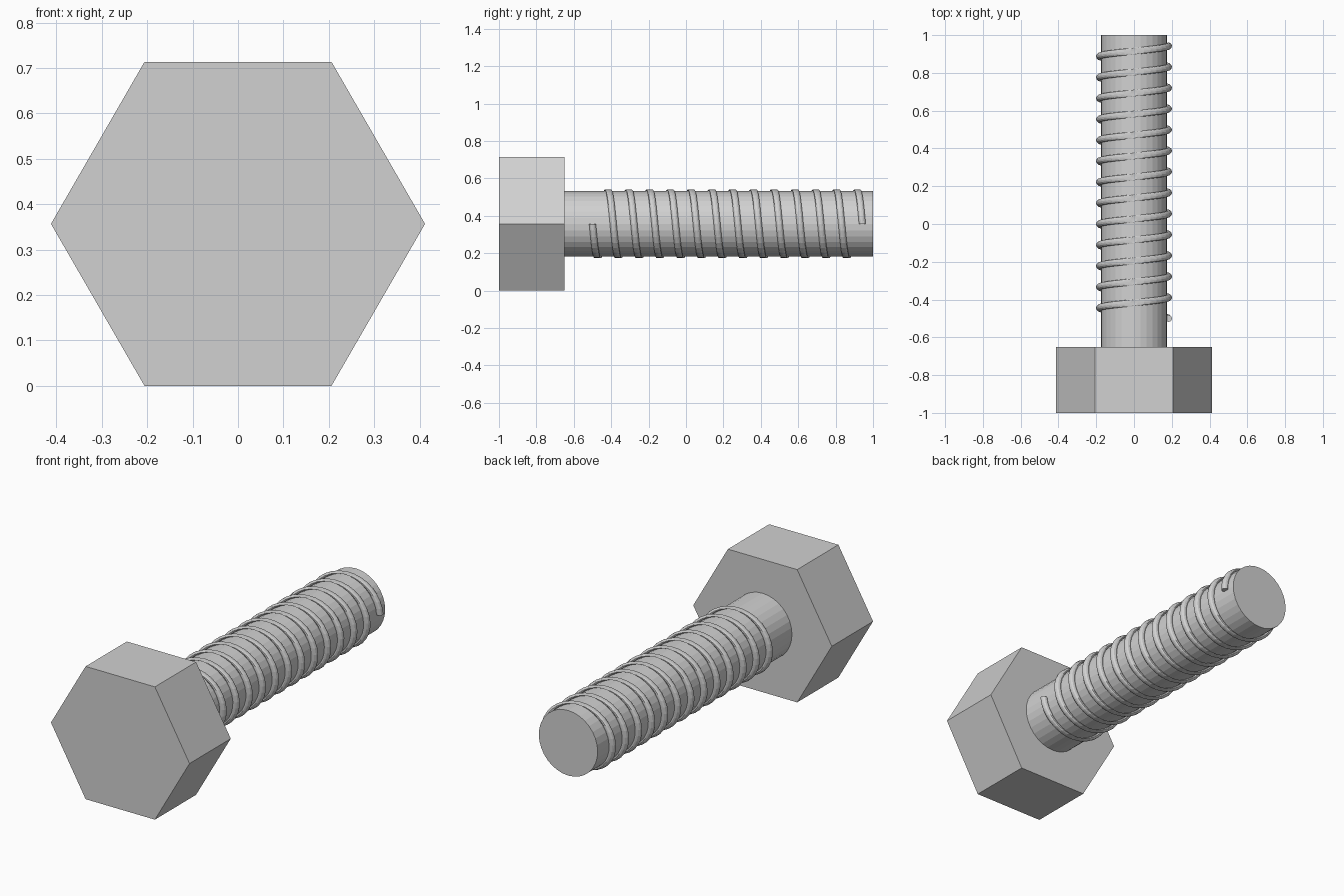
import bpy, bmesh, math
from mathutils import Vector

default = bpy.data.objects.get("Cube")
if default:
    bpy.data.objects.remove(default, do_unlink=True)

HEAD_R = 0.412
AXIS_Z = HEAD_R * math.sqrt(3) / 2
SHAFT_R = 0.175

steel = bpy.data.materials.new("steel_grey")
steel.use_nodes = True
grey = (0.64, 0.64, 0.64, 1)
steel.diffuse_color = grey
steel.node_tree.nodes["Principled BSDF"].inputs["Base Color"].default_value = grey


def add_mesh(name, bm):
    mesh = bpy.data.meshes.new(name)
    bm.to_mesh(mesh)
    bm.free()
    mesh.materials.append(steel)
    obj = bpy.data.objects.new(name, mesh)
    bpy.context.collection.objects.link(obj)
    return obj


def prism(name, sides, radius, y0, y1):
    """Solid prism lying along the y axis, with a corner pointing to +x."""
    bm = bmesh.new()
    ring = []
    for i in range(sides):
        a = 2 * math.pi * i / sides
        ring.append(bm.verts.new((radius * math.cos(a), y0, AXIS_Z + radius * math.sin(a))))
    base = bm.faces.new(ring)
    side = bmesh.ops.extrude_face_region(bm, geom=[base], use_keep_orig=True)
    moved = [v for v in side["geom"] if isinstance(v, bmesh.types.BMVert)]
    bmesh.ops.translate(bm, verts=moved, vec=(0, y1 - y0, 0))
    bmesh.ops.recalc_face_normals(bm, faces=bm.faces)
    return add_mesh(name, bm)


def thread(name, radius, wire, y0, y1, turns, steps=32, sides=12):
    """Helix swept from a level circle that keeps its direction all the way."""
    bm = bmesh.new()
    centres, rings = [], []
    total = turns * steps
    for i in range(total + 1):
        a = -2 * math.pi * i / steps
        c = Vector((radius * math.cos(a), y0 + (y1 - y0) * i / total,
                    AXIS_Z + radius * math.sin(a)))
        centres.append(c)
        rings.append([bm.verts.new(c + wire * Vector((math.cos(t), math.sin(t), 0)))
                      for t in (2 * math.pi * k / sides for k in range(sides))])
    for i in range(total):
        middle = (centres[i] + centres[i + 1]) / 2
        for k in range(sides):
            n = (k + 1) % sides
            f = bm.faces.new((rings[i][k], rings[i][n], rings[i + 1][n], rings[i + 1][k]))
            f.normal_update()
            if f.normal.dot(f.calc_center_median() - middle) < 0:
                f.normal_flip()
    bm.faces.new(rings[0])
    bm.faces.new(list(reversed(rings[-1])))
    return add_mesh(name, bm)


# Hexagonal head, plain shaft and spiral thread
prism("hex_head", 6, HEAD_R, -1, -0.65)
prism("shaft", 32, SHAFT_R, -0.65, 1)
thread("spiral_thread", 0.183, 0.018, -0.5, 0.943, 13)
